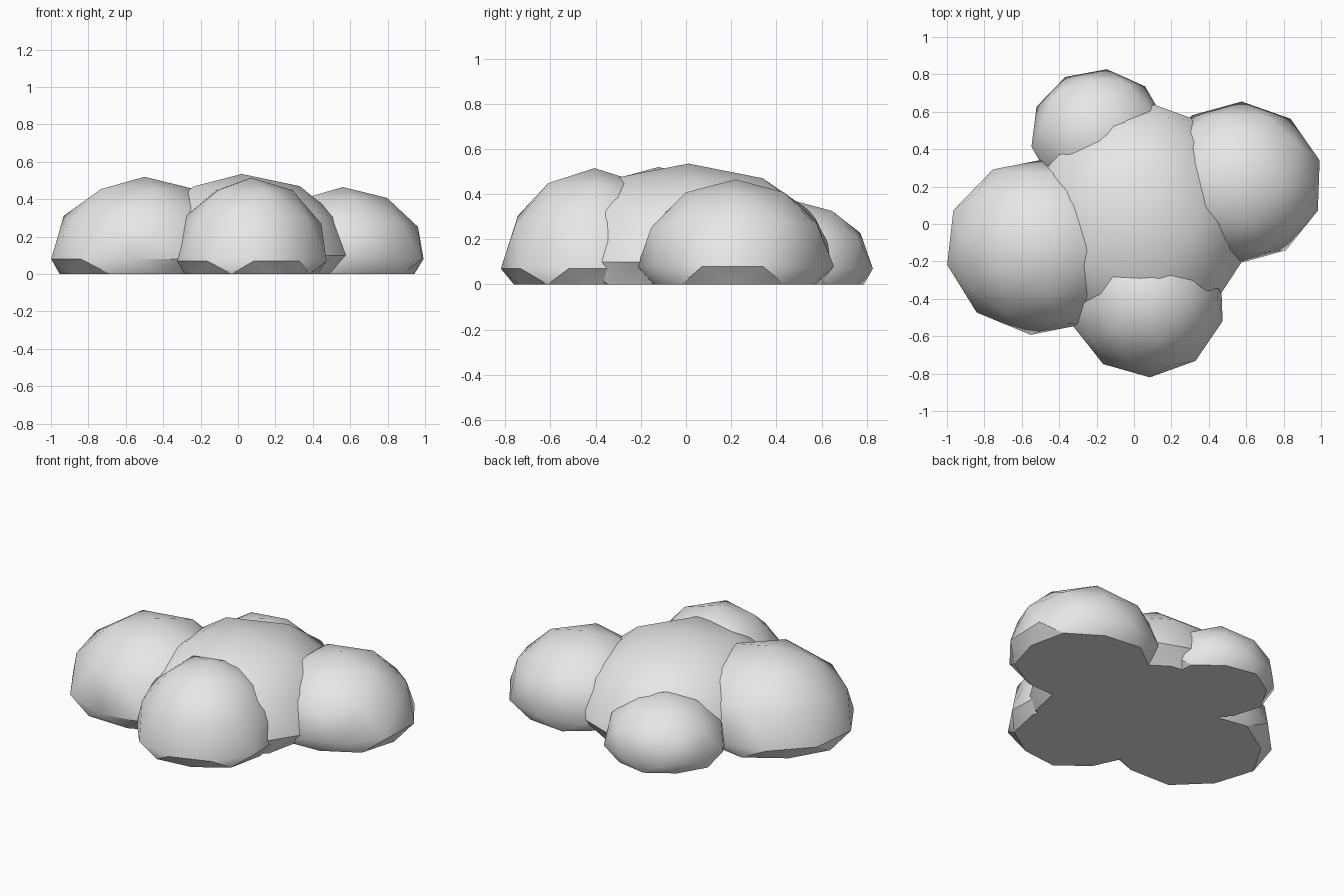
import bpy
import bmesh
import math
from mathutils import Matrix, Vector

# Remove the default cube
default_cube = bpy.data.objects.get("Cube")
if default_cube:
    bpy.data.objects.remove(default_cube, do_unlink=True)

# Single pale grey colour
grey = bpy.data.materials.new("pale_grey")
grey.use_nodes = True
grey.diffuse_color = (0.8, 0.8, 0.8, 1)
grey.node_tree.nodes["Principled BSDF"].inputs["Base Color"].default_value = (0.8, 0.8, 0.8, 1)


def make_lobe(name, centre, radii, turn):
    """Low-poly rounded lobe with its underside flattened onto the ground."""
    bm = bmesh.new()
    bmesh.ops.create_icosphere(bm, subdivisions=2, radius=1)
    place = (Matrix.Translation(Vector(centre))
             @ Matrix.Diagonal((*radii, 1))
             @ Matrix.Rotation(math.radians(turn), 4, "Z"))
    bm.transform(place)
    for v in bm.verts:
        v.co.z = max(v.co.z, 0)
    # Merge the flattened underside into one face
    bmesh.ops.dissolve_limit(bm, angle_limit=0.001, verts=bm.verts, edges=bm.edges)
    mesh = bpy.data.meshes.new(name)
    bm.to_mesh(mesh)
    bm.free()
    mesh.materials.append(grey)
    lobe = bpy.data.objects.new(name, mesh)
    bpy.context.collection.objects.link(lobe)

    # Smooth crown, crisp rim near the ground
    bpy.ops.object.select_all(action="DESELECT")
    lobe.select_set(True)
    bpy.context.view_layer.objects.active = lobe
    bpy.ops.object.shade_smooth_by_angle(angle=math.radians(32))


# Name, centre, radii, turn about the vertical
make_lobe("centre_lobe", (0.02, 0.01, 0.1), (0.59, 0.66, 0.435), 0)
make_lobe("right_lobe", (-0.5, -0.12, 0.08), (0.51, 0.475, 0.44), -6)
make_lobe("left_lobe", (0.56, 0.22, 0.08), (0.45, 0.435, 0.385), -2)
make_lobe("front_lobe", (0.07, -0.405, 0.07), (0.42, 0.415, 0.445), 2)
make_lobe("back_lobe", (-0.19, 0.48, 0.07), (0.365, 0.35, 0.3), -7)
